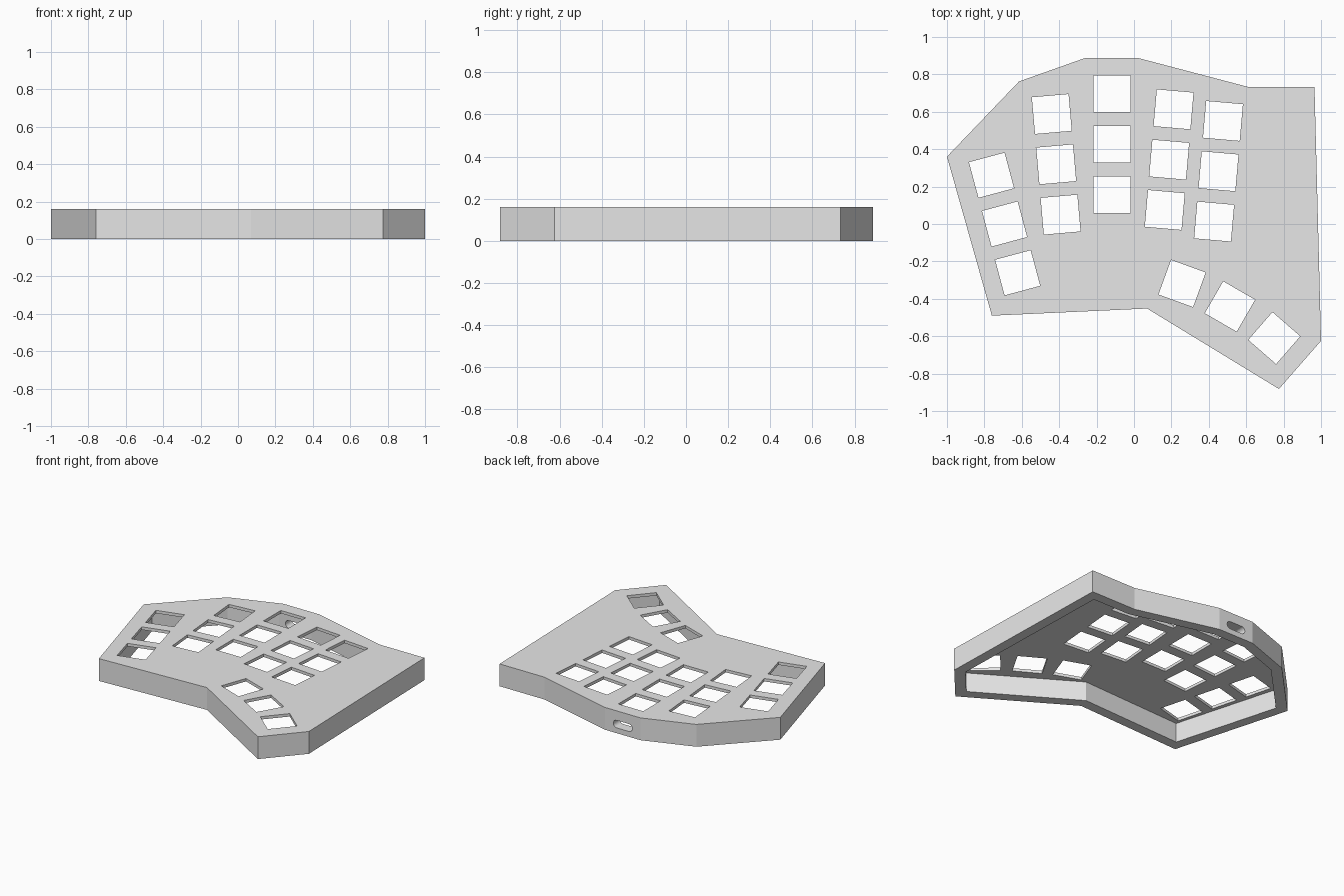
import bpy, bmesh
from math import radians, pi, cos, sin
from mathutils import Vector, Matrix

cube = bpy.data.objects.get("Cube")
if cube:
    bpy.data.objects.remove(cube, do_unlink=True)

HEIGHT, WALL, PLATE = 0.16, 0.073, 0.021
KEY = 0.197

grey = bpy.data.materials.new("plain grey")
grey.use_nodes = True
grey.diffuse_color = (0.8, 0.8, 0.8, 1)
grey.node_tree.nodes["Principled BSDF"].inputs["Base Color"].default_value = (0.8, 0.8, 0.8, 1)


def make_object(name, bm):
    bmesh.ops.recalc_face_normals(bm, faces=bm.faces)
    mesh = bpy.data.meshes.new(name)
    bm.to_mesh(mesh)
    bm.free()
    mesh.materials.append(grey)
    obj = bpy.data.objects.new(name, mesh)
    bpy.context.collection.objects.link(obj)
    return obj


def add_prism(bm, points, low, high):
    """Extrude a flat outline between two heights."""
    face = bm.faces.new([bm.verts.new((p[0], p[1], low)) for p in points])
    top = bmesh.ops.extrude_face_region(bm, geom=[face])["geom"]
    verts = [v for v in top if isinstance(v, bmesh.types.BMVert)]
    bmesh.ops.translate(bm, verts=verts, vec=(0, 0, high - low))


def inset(points, distance):
    """Offset a clockwise outline inward with mitred corners."""
    result = []
    for i, p in enumerate(points):
        p = Vector(p)
        d1 = (p - Vector(points[i - 1])).normalized()
        d2 = (Vector(points[(i + 1) % len(points)]) - p).normalized()
        n1, n2 = Vector((d1.y, -d1.x)), Vector((d2.y, -d2.x))
        result.append(p + (n1 + n2) * distance / (1 + n1.dot(n2)))
    return result


def cut(target, cutter):
    cutter.hide_render = True
    mod = target.modifiers.new("cut", "BOOLEAN")
    mod.operation = "DIFFERENCE"
    mod.solver = "EXACT"
    mod.object = cutter
    bpy.context.view_layer.objects.active = target
    bpy.ops.object.modifier_apply(modifier=mod.name)
    bpy.data.objects.remove(cutter, do_unlink=True)


# Case outline, clockwise from the far left corner
outline = [(-1, 0.36), (-0.615, 0.762), (-0.26, 0.888), (0.02, 0.888), (0.61, 0.733),
           (0.965, 0.733), (1, -0.625), (0.775, -0.882), (0.07, -0.452), (-0.76, -0.49)]
bm = bmesh.new()
add_prism(bm, outline, 0, HEIGHT)
case = make_object("keyboard_case", bm)

# Open underside
bm = bmesh.new()
add_prism(bm, inset(outline, WALL), -0.1, HEIGHT - PLATE)
cut(case, make_object("cavity_cutter", bm))

# Key openings: columns of three (middle key x, y, tilt), then the thumb keys
keys = []
for x, y, tilt in [(-0.692, 0.0, 15), (-0.416, 0.319, 5), (-0.118, 0.426, 0),
                   (0.188, 0.344, -5), (0.452, 0.282, -5)]:
    a = radians(tilt)
    for row in (-1, 0, 1):
        keys.append((x - sin(a) * row * 0.27, y + cos(a) * row * 0.27, tilt))
keys += [(0.257, -0.318, -20), (0.513, -0.441, -30), (0.75, -0.61, -41)]
bm = bmesh.new()
for x, y, tilt in keys:
    place = Matrix.Translation((x, y, HEIGHT)) @ Matrix.Rotation(radians(tilt), 4, "Z")
    bmesh.ops.create_cube(bm, size=1, matrix=place @ Matrix.Diagonal((KEY, KEY, 0.1, 1)))
cut(case, make_object("key_cutter", bm))

# Rounded cable slot through the back wall
radius, half = 0.027, 0.048
slot = []
for side, start in ((1, -pi / 2), (-1, pi / 2)):
    for i in range(13):
        t = start + pi * i / 12
        slot.append((side * half + radius * cos(t), radius * sin(t)))
bm = bmesh.new()
add_prism(bm, slot, -0.1, 0.1)
bm.transform(Matrix.Translation((-0.12, 0.86, 0.065)) @ Matrix.Rotation(pi / 2, 4, "X"))
cut(case, make_object("slot_cutter", bm))
